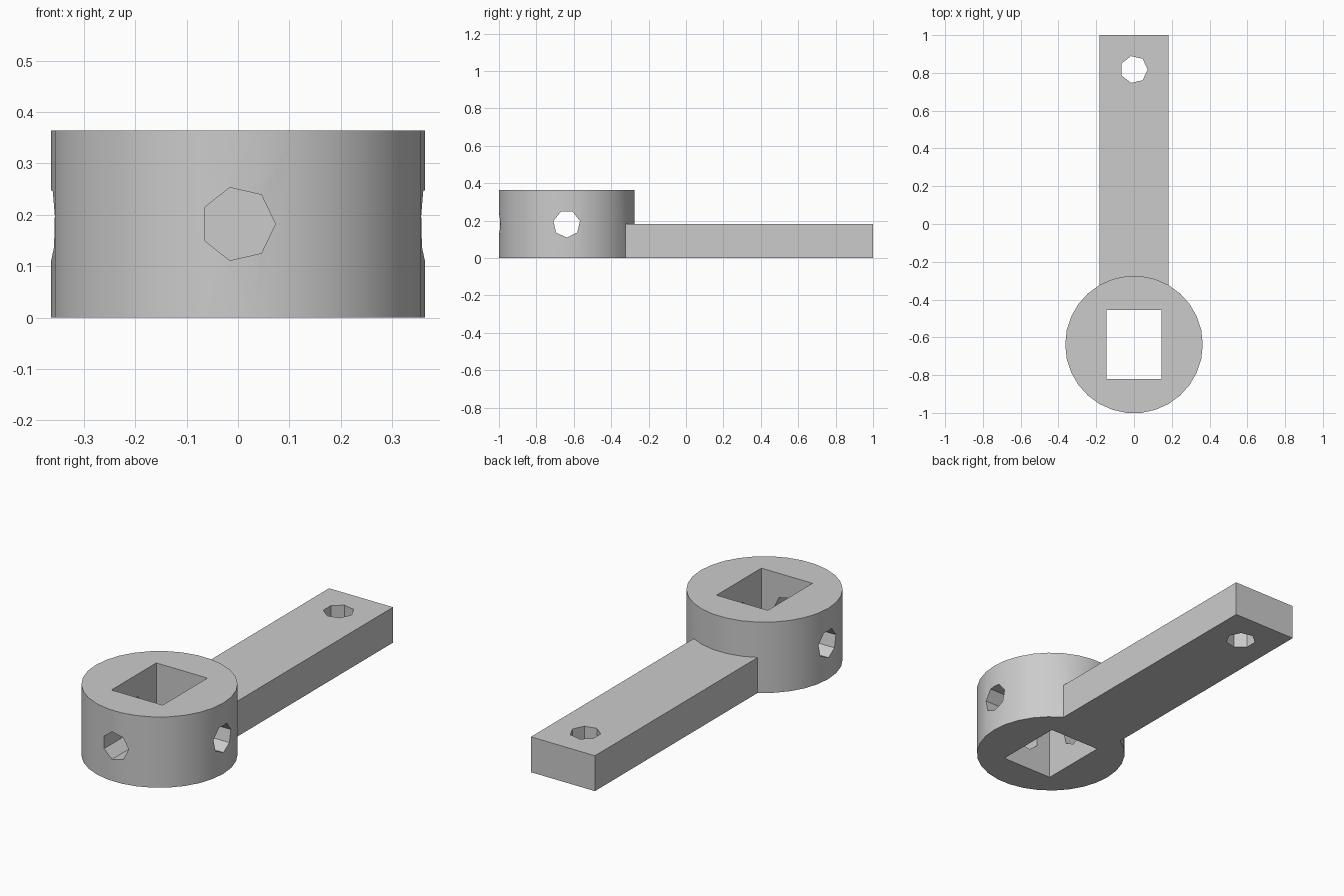
import bpy, math
from math import radians, cos

if "Cube" in bpy.data.objects:
    bpy.data.objects.remove(bpy.data.objects["Cube"], do_unlink=True)

# One drawing unit, so that the whole lever is 2 long
U = 2 / (45 + 10 * cos(radians(6)))
HUB_Y = 1 - 45 * U

grey = bpy.data.materials.new("plain grey")
grey.use_nodes = True
colour = (0.6, 0.6, 0.6, 1)
grey.diffuse_color = colour
grey.node_tree.nodes["Principled BSDF"].inputs["Base Color"].default_value = colour


def place(name, x, y, z):
    ob = bpy.context.object
    ob.name = name
    ob.location = (x * U, HUB_Y + y * U, z * U)
    return ob


def box(name, size, at):
    bpy.ops.mesh.primitive_cube_add(size=1)
    ob = place(name, *at)
    ob.scale = [s * U for s in size]
    return ob


def rod(name, sides, radius, depth, at, rot=(0, 0, 0)):
    # The first corner of the profile points along local +x
    bpy.ops.mesh.primitive_cylinder_add(vertices=sides, radius=radius * U, depth=depth * U)
    ob = place(name, *at)
    turn = radians(90)
    for v in ob.data.vertices:
        v.co.x, v.co.y = v.co.y, -v.co.x
    ob.rotation_euler = [r * turn for r in rot]
    return ob


def combine(body, other, operation):
    mod = body.modifiers.new(operation.title(), "BOOLEAN")
    mod.operation, mod.solver, mod.object = operation, "EXACT", other
    other.hide_render = True
    bpy.context.view_layer.objects.active = body
    bpy.ops.object.modifier_apply(modifier=mod.name)
    bpy.data.objects.remove(other, do_unlink=True)


# Round hub with the flat arm running back from it
lever = rod("lever", 30, 10, 10, (0, 0, 5))
lever.data.materials.append(grey)
combine(lever, box("arm", (10, 45, 5), (0, 22.5, 2.5)), "UNION")

# Rectangular socket, arm hole, cross hole and front hole
for cutter in (
    box("socket", (8, 10, 14), (0, 0, 5)),
    rod("arm_hole", 7, 2, 10, (0, 40, 2.5)),
    rod("cross_hole", 7, 2, 30, (0, 0, 5), (0, 1, 0)),
    rod("front_hole", 7, 2, 12, (0, -6, 5), (1, 0, 0)),
):
    combine(lever, cutter, "DIFFERENCE")

# Smooth hub wall, crisp edges elsewhere
bpy.ops.object.select_all(action="DESELECT")
lever.select_set(True)
bpy.context.view_layer.objects.active = lever
bpy.ops.object.shade_smooth_by_angle(angle=radians(30))
